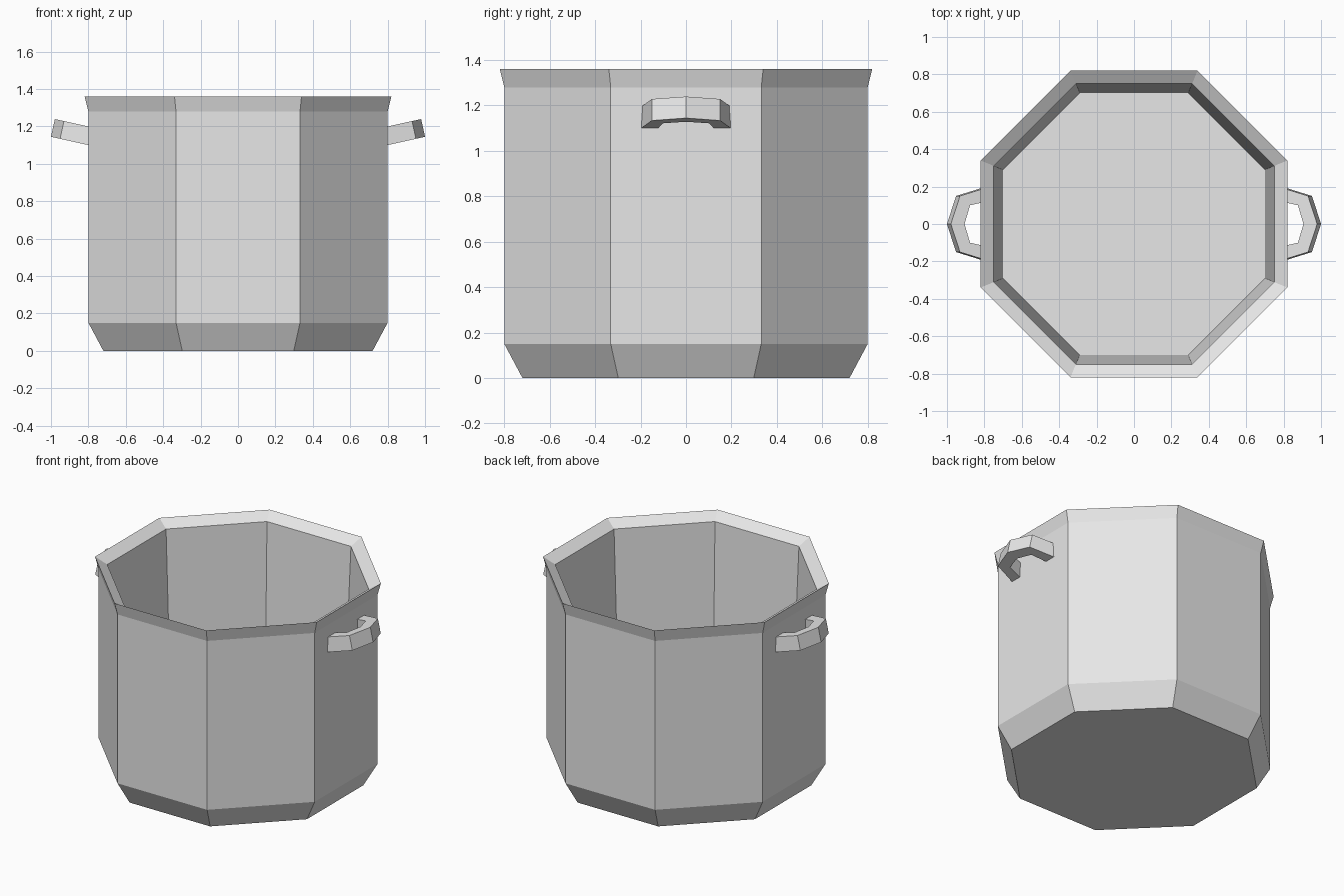
import bpy, bmesh, math
from mathutils import Matrix, Vector

cube = bpy.data.objects.get("Cube")
if cube:
    bpy.data.objects.remove(cube, do_unlink=True)

# Single plain metal colour
metal = bpy.data.materials.new("light_grey_metal")
metal.use_nodes = True
grey = (0.8, 0.8, 0.8, 1)
metal.diffuse_color = grey
metal.node_tree.nodes["Principled BSDF"].inputs["Base Color"].default_value = grey


def finish(bm, name):
    bmesh.ops.recalc_face_normals(bm, faces=bm.faces)
    mesh = bpy.data.meshes.new(name)
    bm.to_mesh(mesh)
    bm.free()
    mesh.materials.append(metal)
    obj = bpy.data.objects.new(name, mesh)
    bpy.context.collection.objects.link(obj)
    return obj


# Pot body: profile of (flat-side distance, height) swept around eight sides
SIDES = 8
profile = [(0.72, 0), (0.80, 0.15), (0.80, 1.28), (0.82, 1.36),
           (0.75, 1.315), (0.70, 0.10)]
bm = bmesh.new()
rings = []
for apothem, z in profile:
    r = apothem / math.cos(math.pi / SIDES)
    angles = [(i + 0.5) * math.tau / SIDES for i in range(SIDES)]
    rings.append([bm.verts.new((r * math.cos(a), r * math.sin(a), z)) for a in angles])
for low, high in zip(rings, rings[1:]):
    for i in range(SIDES):
        j = (i + 1) % SIDES
        bm.faces.new((low[i], low[j], high[j], high[i]))
bm.faces.new(rings[0])    # underside
bm.faces.new(rings[-1])   # inner floor
finish(bm, "pot_body")

# Handles: faceted loops, tilted upward away from the wall
outer = [(-0.01, 0.20), (0.155, 0.15), (0.205, 0)]
inner = [(-0.01, 0.125), (0.10, 0.10), (0.13, 0)]
THICK = 0.097


def full_arc(half):
    return half + [(x, -y) for x, y in reversed(half[:-1])]


def make_handle(name, turn):
    place = (Matrix.Rotation(turn, 4, 'Z') @ Matrix.Translation((0.80, 0, 1.10))
             @ Matrix.Rotation(math.radians(-12.5), 4, 'Y'))
    bm = bmesh.new()
    sections = []
    for (ox, oy), (ix, iy) in zip(full_arc(outer), full_arc(inner)):
        corners = [(ox, oy, 0), (ox, oy, THICK), (ix, iy, THICK), (ix, iy, 0)]
        sections.append([bm.verts.new(place @ Vector(c)) for c in corners])
    for a, b in zip(sections, sections[1:]):
        for i in range(4):
            j = (i + 1) % 4
            bm.faces.new((a[i], a[j], b[j], b[i]))
    bm.faces.new(sections[0])
    bm.faces.new(sections[-1])
    finish(bm, name)


make_handle("left_handle", 0)
make_handle("right_handle", math.pi)
